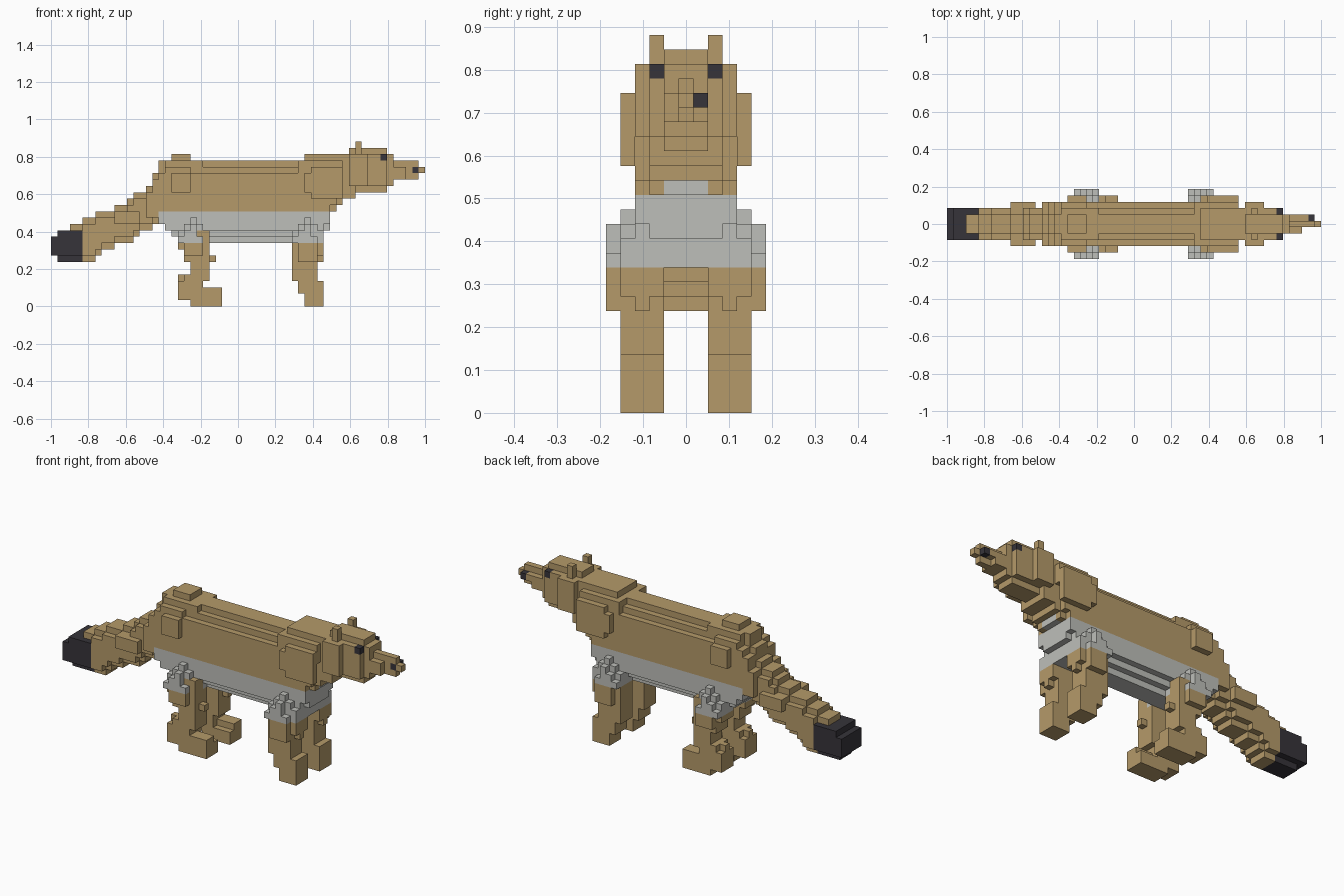
import bpy, bmesh
from mathutils import Vector

if "Cube" in bpy.data.objects:
    bpy.data.objects.remove(bpy.data.objects["Cube"], do_unlink=True)

U = 2 / 59  # edge length of one cube


def make_material(name, rgb):
    m = bpy.data.materials.new(name)
    m.use_nodes = True
    m.diffuse_color = (*rgb, 1)
    bsdf = m.node_tree.nodes["Principled BSDF"]
    bsdf.inputs["Base Color"].default_value = (*rgb, 1)
    bsdf.inputs["Roughness"].default_value = 0.9
    return m


MATS = [make_material("tan_fur", (0.462, 0.323, 0.144)),
        make_material("grey_belly", (0.515, 0.521, 0.491)),
        make_material("black_tips", (0.037, 0.034, 0.042))]
TAN, GREY, BLACK = 0, 1, 2

cells = {}  # (i, j, k) -> (part, colour)


def box(part, col, i, k, j, mirror=False):
    """Fill half-open ranges along x (i) and z (k), inclusive range j across y."""
    for a in range(*i):
        for c in range(*k):
            for b in range(j[0], j[1] + 1):
                cells[a, b, c] = (part, col)
                if mirror:
                    cells[a, -b, c] = (part, col)


def wide(part, col, i, k, h):
    """Box centred across y, h cells to each side of the middle."""
    box(part, col, i, k, (-h, h))


# Body: stepped barrel, tan back over a grey underside
wide("body", TAN, (17, 44), (15, 21), 3)
wide("body", TAN, (18, 44), (21, 22), 2)
wide("body", TAN, (17, 44), (21, 23), 1)
wide("body", TAN, (18, 22), (21, 22), 3)
wide("body", TAN, (18, 24), (22, 23), 2)
wide("body", TAN, (19, 22), (23, 24), 1)
wide("body", GREY, (17, 44), (13, 15), 3)
wide("body", GREY, (18, 43), (12, 13), 3)
wide("body", GREY, (19, 43), (11, 12), 2)
wide("body", GREY, (22, 43), (10, 11), 1)
wide("body", GREY, (43, 44), (12, 13), 2)

# Hip and shoulder plates
box("hip_plate", TAN, (19, 22), (18, 21), (4, 4), True)
wide("shoulder", TAN, (39, 46), (20, 23), 3)
wide("shoulder", TAN, (40, 46), (23, 24), 2)
box("shoulder", TAN, (40, 45), (18, 21), (4, 4), True)
box("shoulder", TAN, (41, 46), (17, 22), (4, 4), True)

# Neck, stepping up to the head
for i, low, high in ((44, 15, 24), (45, 16, 24), (46, 17, 24), (47, 17, 24)):
    wide("neck", TAN, (i, i + 1), (low, high), 2)
wide("neck", TAN, (44, 45), (16, 22), 3)
wide("neck", GREY, (44, 45), (15, 16), 1)

# Head, ears, eyes
wide("head", TAN, (47, 53), (19, 24), 2)
wide("head", TAN, (47, 50), (19, 24), 3)
wide("head", TAN, (48, 53), (18, 19), 1)
wide("head", TAN, (47, 53), (24, 25), 1)
wide("head", TAN, (53, 54), (19, 24), 1)
box("ear", TAN, (48, 49), (24, 26), (2, 2), True)
box("eye", BLACK, (52, 53), (23, 24), (2, 2), True)

# Snout and nose
wide("snout", TAN, (54, 58), (20, 23), 0)
box("snout", TAN, (54, 56), (20, 22), (-1, 1))
box("snout", TAN, (54, 58), (21, 22), (1, 1))
box("snout", TAN, (58, 59), (21, 22), (0, 0))
box("nose", BLACK, (57, 58), (21, 22), (0, 1))

# Tail: one rounded slice per column, rising to the rump
TAIL = ((5, 7, 14), (6, 7, 14), (7, 8, 15), (8, 9, 15), (9, 9, 15), (10, 10, 16),
        (11, 10, 16), (12, 10, 17), (13, 11, 18), (14, 12, 18), (15, 12, 19), (16, 13, 21))
for i, low, high in TAIL:
    wide("tail", TAN, (i, i + 1), (low, high), 1)
    wide("tail", TAN, (i, i + 1), (low + 1, high - 1), 2)
wide("tail", TAN, (10, 14), (13, 15), 3)
wide("tail", TAN, (15, 17), (14, 18), 3)
wide("tail", TAN, (16, 17), (18, 20), 3)
wide("tail", TAN, (3, 5), (12, 13), 1)

# Tail tip
wide("tail_tip", BLACK, (0, 1), (8, 11), 2)
wide("tail_tip", BLACK, (1, 5), (8, 12), 2)
wide("tail_tip", BLACK, (1, 5), (7, 8), 1)
wide("tail_tip", BLACK, (1, 3), (11, 12), 2)

# Grey haunches, knobbly pyramids above each leg
for part, i in (("hind_haunch", 20), ("front_haunch", 38)):
    box(part, GREY, (i, i + 5), (10, 12), (2, 4), True)
    box(part, GREY, (i + 1, i + 4), (12, 13), (3, 4), True)
    box(part, GREY, (i + 2, i + 3), (13, 14), (4, 4), True)
    box(part, GREY, (i, i + 4), (10, 11), (5, 5), True)
    box(part, GREY, (i + 1, i + 3), (11, 12), (5, 5), True)
    box(part, GREY, (i + 2, i + 3), (12, 13), (5, 5), True)

# Front legs
for i, k, j in (((38, 43), (8, 10), (2, 4)), ((39, 42), (7, 10), (4, 5)),
                ((38, 42), (4, 8), (2, 4)), ((42, 43), (7, 8), (3, 3)),
                ((39, 43), (3, 4), (2, 4)), ((39, 43), (2, 3), (2, 4)),
                ((40, 43), (0, 2), (2, 4))):
    box("front_leg", TAN, i, k, j, True)

# Hind legs: thigh, hock and forward foot
for i, k, j in (((23, 25), (10, 12), (3, 4)), ((20, 25), (9, 10), (2, 4)),
                ((21, 25), (7, 9), (2, 4)), ((21, 24), (8, 10), (5, 5)),
                ((25, 26), (7, 8), (3, 3)), ((22, 25), (5, 7), (2, 4)),
                ((21, 25), (4, 5), (2, 4)), ((20, 24), (1, 4), (2, 4)),
                ((20, 22), (4, 5), (3, 3)), ((22, 27), (0, 2), (2, 4)),
                ((24, 27), (2, 3), (3, 4))):
    box("hind_leg", TAN, i, k, j, True)

# Skin each part with the outward faces of its cubes
AXES = [Vector(v) for v in ((1, 0, 0), (0, 1, 0), (0, 0, 1))]


def skin(part):
    bm = bmesh.new()
    for pos, (owner, col) in cells.items():
        if owner != part:
            continue
        centre = Vector(pos) + Vector((0.5, 0, 0.5))
        for n in range(3):
            for sign in (1, -1):
                step = AXES[n] * sign
                if tuple(int(v) for v in Vector(pos) + step) in cells:
                    continue
                a, b = AXES[(n + 1) % 3] / 2, AXES[(n + 2) % 3] * sign / 2
                corners = (-a - b, a - b, a + b, b - a)
                face = bm.faces.new([bm.verts.new(
                    (centre + step / 2 + c) * U - Vector((1, 0, 0))) for c in corners])
                face.material_index = col
    bmesh.ops.remove_doubles(bm, verts=bm.verts, dist=U / 100)
    bmesh.ops.dissolve_limit(bm, angle_limit=0.01, verts=bm.verts, edges=bm.edges,
                             delimit={'MATERIAL'})
    mesh = bpy.data.meshes.new(part)
    for m in MATS:
        mesh.materials.append(m)
    bm.to_mesh(mesh)
    bm.free()
    bpy.context.collection.objects.link(bpy.data.objects.new(part, mesh))


for part in sorted({owner for owner, _ in cells.values()}):
    skin(part)
